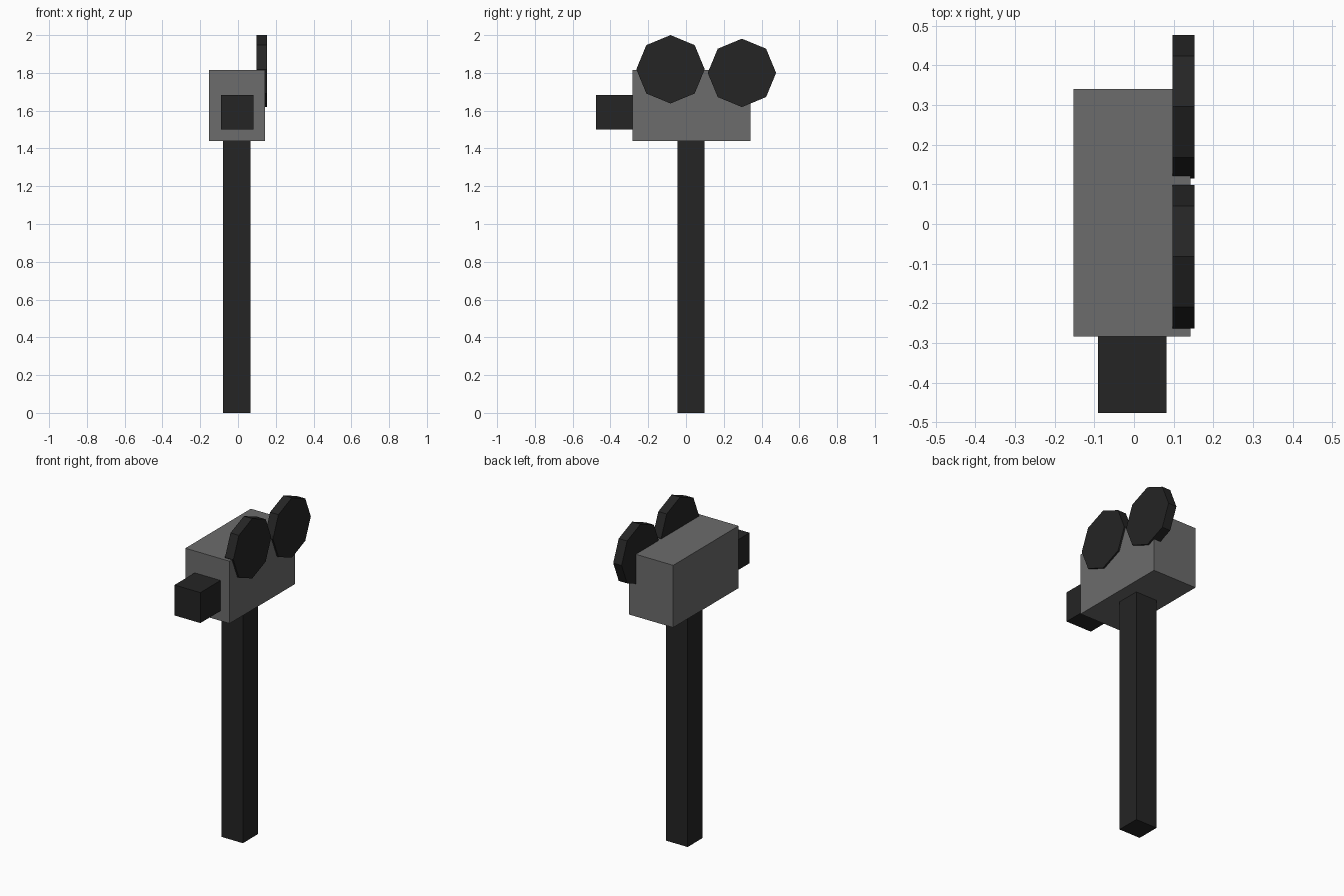
import bpy
from math import pi

if "Cube" in bpy.data.objects:
    bpy.data.objects.remove(bpy.data.objects["Cube"])


def material(name, v):
    m = bpy.data.materials.new(name)
    m.diffuse_color = (v, v, v, 1)
    m.use_nodes = True
    m.node_tree.nodes["Principled BSDF"].inputs["Base Color"].default_value = m.diffuse_color
    return m


grey = material("mid_grey", 0.15)
dark = material("near_black", 0.018)


def box(name, lo, hi, mat):
    centre = [(a + b) / 2 for a, b in zip(lo, hi)]
    bpy.ops.mesh.primitive_cube_add(size=1, location=centre)
    ob = bpy.context.object
    ob.name = name
    ob.scale = [b - a for a, b in zip(lo, hi)]
    bpy.ops.object.transform_apply(location=False, rotation=False, scale=True)
    ob.data.materials.append(mat)


def reel(name, y, z):
    # octagonal disc lying along x, with a corner pointing up
    bpy.ops.mesh.primitive_cylinder_add(vertices=8, radius=0.181, depth=0.056,
                                        location=(0.125, y, z),
                                        rotation=(0, pi / 2, 0))
    ob = bpy.context.object
    ob.name = name
    ob.data.materials.append(dark)


# Camera housing, lens and supporting post
box("camera_body", (-0.153, -0.284, 1.44), (0.143, 0.341, 1.816), grey)
box("lens", (-0.091, -0.477, 1.50), (0.082, -0.284, 1.684), dark)
box("post", (-0.079, -0.046, 0), (0.065, 0.097, 1.44), dark)

# Film reels set into the right side of the housing
reel("front_reel", -0.082, 1.819)
reel("rear_reel", 0.296, 1.80)
